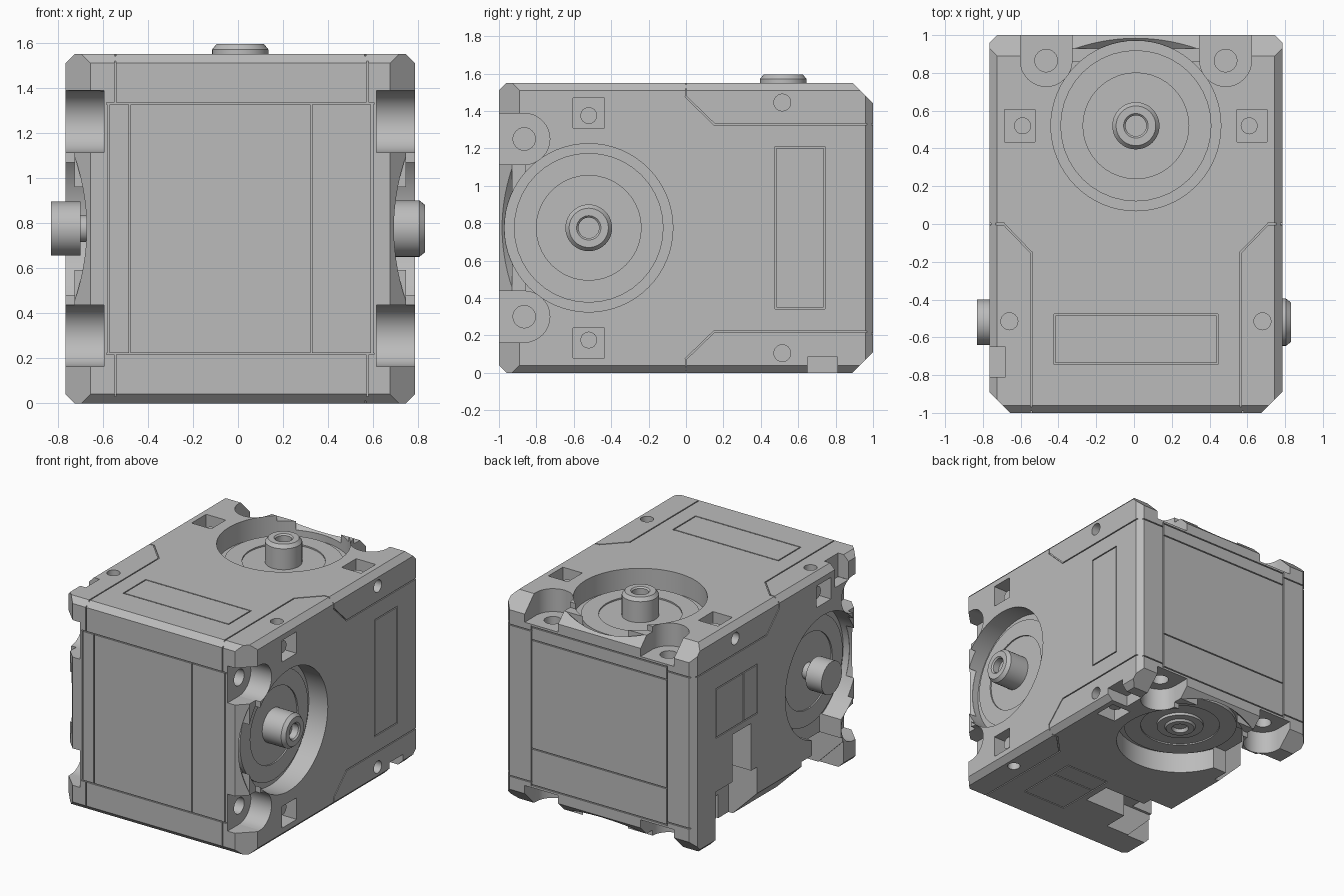
import bpy, bmesh, math
from mathutils import Matrix, Vector

cube = bpy.data.objects.get("Cube")
if cube:
    bpy.data.objects.remove(cube, do_unlink=True)

grey = bpy.data.materials.new("housing grey")
grey.use_nodes = True
grey.diffuse_color = (0.5, 0.5, 0.5, 1)
grey.node_tree.nodes["Principled BSDF"].inputs["Base Color"].default_value = (0.5, 0.5, 0.5, 1)

CENTER = Vector((0.01, 0, 0.775))
H = 0.775


def frame(out, forward):
    """Local axes: u outward, v toward the open end, w sideways."""
    u, v = Vector(out), Vector(forward)
    m = Matrix((u, v, u.cross(v))).transposed().to_4x4()
    return Matrix.Translation(CENTER) @ m


LEFT = frame((1, 0, 0), (0, -1, 0))
TOP = frame((0, 0, 1), (0, 1, 0))
RIGHT = frame((-1, 0, 0), (0, -1, 0))
BOTTOM = frame((0, 0, -1), (0, 1, 0))
FRONT = frame((0, -1, 0), (1, 0, 0))
BACK = frame((0, 1, 0), (0, 0, -1))
ALONG_U = Matrix.Rotation(math.pi / 2, 4, 'Y')


def make(name, bm, matrix=Matrix()):
    bm.transform(matrix)
    bm.normal_update()
    bmesh.ops.recalc_face_normals(bm, faces=bm.faces)
    if bm.calc_volume(signed=True) < 0:
        bmesh.ops.reverse_faces(bm, faces=bm.faces)
    me = bpy.data.meshes.new(name)
    bm.to_mesh(me)
    bm.free()
    me.materials.append(grey)
    ob = bpy.data.objects.new(name, me)
    bpy.context.scene.collection.objects.link(ob)
    return ob


def box_mesh(u0, u1, v0, v1, w0, w1):
    bm = bmesh.new()
    bmesh.ops.create_cube(bm, size=1)
    bm.transform(Matrix.Translation(((u0 + u1) / 2, (v0 + v1) / 2, (w0 + w1) / 2))
                 @ Matrix.Diagonal((u1 - u0, v1 - v0, w1 - w0, 1)))
    return bm


def slice_off(bm, co, no):
    """Cut a convex solid by a plane and close it again."""
    geom = bm.verts[:] + bm.edges[:] + bm.faces[:]
    bmesh.ops.bisect_plane(bm, geom=geom, plane_co=co, plane_no=no, clear_outer=True)
    bmesh.ops.remove_doubles(bm, verts=bm.verts, dist=0.0001)
    bmesh.ops.delete(bm, geom=bm.edges[:], context='EDGES_FACES')
    bmesh.ops.convex_hull(bm, input=bm.verts[:])
    bm.normal_update()
    bmesh.ops.dissolve_limit(bm, angle_limit=0.01, verts=bm.verts[:], edges=bm.edges[:])


def cone_mesh(u0, u1, v, w, r0, r1, seg=48):
    bm = bmesh.new()
    bmesh.ops.create_cone(bm, cap_ends=True, segments=seg, radius1=r0, radius2=r1, depth=u1 - u0)
    bm.transform(Matrix.Translation(((u0 + u1) / 2, v, w)) @ ALONG_U)
    return bm


def lathe(name, f, profile, v=0.52):
    bm = bmesh.new()
    pts = [bm.verts.new((u, r, 0)) for r, u in profile]
    edges = [bm.edges.new(p) for p in zip(pts, pts[1:])]
    bmesh.ops.spin(bm, geom=pts + edges, cent=(0, 0, 0), axis=(1, 0, 0),
                   angle=math.tau, steps=40, use_duplicate=False)
    bmesh.ops.remove_doubles(bm, verts=bm.verts, dist=0.0005)
    return make(name, bm, f @ Matrix.Translation((0, v, 0)))


# Housing block with chamfered edges
bm = box_mesh(-H, H, -1, 1, -H, H)
for s in (-1, 1):
    for no, c in (((s, 0, 1), 0.04), ((s, 0, -1), 0.04), ((s, -1, 0), 0.11),
                  ((s, 1, 0), 0.04), ((0, -1, s), 0.04), ((0, 1, s), 0.11)):
        no = Vector(no)
        corner = Vector((no.x * H, no.y, no.z * H))
        slice_off(bm, corner - no * c / 2, no)
body = make("housing", bm, Matrix.Translation(CENTER))


def measure(mesh):
    """Volume, and whether the surface is closed."""
    bm = bmesh.new()
    bm.from_mesh(mesh)
    result = bm.calc_volume(), all(e.is_manifold for e in bm.edges)
    bm.free()
    return result


def cut(f, bm):
    """Subtract a solid, keeping only a clean result."""
    ob = make("cutter", bm, f)
    ob.hide_render = True
    before = measure(body.data)[0]
    for solver in ('MANIFOLD', 'EXACT'):
        mod = body.modifiers.new("cut", 'BOOLEAN')
        mod.operation = 'DIFFERENCE'
        mod.solver = solver
        mod.object = ob
        deps = bpy.context.evaluated_depsgraph_get()
        mesh = bpy.data.meshes.new_from_object(body.evaluated_get(deps))
        body.modifiers.clear()
        volume, closed = measure(mesh)
        if closed and 0 < volume < before - 1e-7:
            body.data = mesh
            break
    bpy.data.objects.remove(ob, do_unlink=True)


def groove(f, points, face=H, width=0.008):
    """Thin seam through (v, w) points on a face."""
    for a, b in zip(points, points[1:]):
        a, b = Vector(a), Vector(b)
        d = b - a
        half = d.length / 2 + width / 2
        seam = box_mesh(face - 0.009, face + 0.05, -half, half, -width / 2, width / 2)
        mid = (a + b) / 2
        cut(f @ Matrix.Translation((0, mid.x, mid.y))
            @ Matrix.Rotation(math.atan2(d.y, d.x), 4, 'X'), seam)


def rectangle(f, v0, v1, w0, w1):
    groove(f, [(v0, w0), (v1, w0), (v1, w1), (v0, w1), (v0, w0)])


# Round axis bays, screw ledges, nut pockets and seams on four sides
for f in (LEFT, TOP, RIGHT, BOTTOM):
    driven = f in (LEFT, TOP)
    cut(f, cone_mesh(0.62, 0.9, 0.52, 0, 0.45, 0.45, 64))
    cut(f, box_mesh(0.735, 0.92, 0.86, 1.1, -0.36, 0.36))
    flare = cone_mesh(0.67, 0.77, 0.52, 0, 0.451, 0.558, 64)
    slice_off(flare, (0, 0.93, 0), (0, -1, 0))
    cut(f, flare)
    for s in (-1, 1):
        w = 0.475 * s
        cut(f, cone_mesh(0.605, 0.91, 0.865, w, 0.137, 0.137, 32))
        cut(f, box_mesh(0.605, 0.93, 0.865, 1.1, w - 0.137, w + 0.137))
        cut(f, cone_mesh(0.45, 0.7, 0.865, w, 0.06, 0.06, 24))
        if driven or s > 0:
            cut(f, box_mesh(0.65, 0.9, 0.435, 0.605, 0.615 * s - 0.08, 0.615 * s + 0.08))
            cut(f, cone_mesh(0.7, 0.9, -0.515, 0.67 * s, 0.045, 0.045, 24))
            groove(f, [(-1.02, 0.555 * s), (-0.15, 0.555 * s), (0, 0.7 * s), (0, 0.8 * s)])
    if driven:
        rectangle(f, -0.74, -0.48, -0.43, 0.43)
    else:
        # Cable slot, cable channel and edge notch on the idler sides
        cut(f, box_mesh(0.55, 0.9, -0.55, -0.33, -0.5, -0.03))
        cut(f, box_mesh(0.54, 0.91, -0.74, -0.26, -0.85, -0.38))
        cut(f, box_mesh(0.6, 0.94, 0.38, 0.72, -0.85, -0.2))
        cut(f, box_mesh(0.69, 0.9, 0.65, 0.81, 0.6, 0.85))
        rectangle(f, -0.74, -0.26, 0.02, 0.38)
        groove(f, [(-0.42, 0.02), (-0.42, 0.38)])

# Sloped clearance along the shared idler edge
cut(Matrix.Translation((CENTER.x - H, 0, 0)) @ Matrix.Rotation(math.pi / 4, 4, 'Y'),
    box_mesh(-0.4, 0.4, -0.75, 0.75, -0.141, 0.141))

# Panel seams on the front and back
for f in (FRONT, BACK):
    for s in (-1, 1):
        groove(f, [(-0.59, 0.555 * s), (0.59, 0.555 * s)], 1)
        groove(f, [(0.585 * s, -0.55), (0.585 * s, 0.55)], 1)
        for v in (-0.555, 0.565):
            groove(f, [(v, 0.56 * s), (v, 0.8 * s)], 1)
    for v in (-0.49, 0.315):
        groove(f, [(v, -0.55), (v, 0.55)], 1)
parts = [body]

# Turning plates with shafts, cap and ring
DISC = [(0, 0.64), (0.28, 0.64), (0.28, 0.65), (0.4, 0.65), (0.4, 0.6), (0, 0.6)]
SHAFT = [(0, 0.76), (0.055, 0.76), (0.055, 0.81), (0.065, 0.82), (0.105, 0.82), (0.125, 0.795),
         (0.125, 0.63), (0, 0.63)]
CAP = [(0, 0.84), (0.12, 0.84), (0.12, 0.71), (0.06, 0.71), (0.06, 0.63), (0, 0.63)]
RING = [(0, 0.65), (0.05, 0.65), (0.06, 0.675), (0.1, 0.675), (0.11, 0.66), (0.165, 0.66), (0.165, 0.63), (0, 0.63)]
for side, f, name, profile in (("left", LEFT, "output_shaft", SHAFT), ("top", TOP, "output_shaft", SHAFT),
                               ("right", RIGHT, "idler_cap", CAP), ("bottom", BOTTOM, "idler_ring", RING)):
    parts.append(lathe(side + "_plate", f, DISC))
    parts.append(lathe(side + "_" + name, f, profile))
    # Pegs in the nut pockets
    for s in (-1, 1):
        if profile is SHAFT or s > 0:
            parts.append(make(side + "_pocket_peg", cone_mesh(0.63, 0.72, 0.52, 0.6 * s, 0.045, 0.045, 16), f))

bpy.ops.object.select_all(action='DESELECT')
for ob in parts:
    ob.select_set(True)
bpy.context.view_layer.objects.active = body
bpy.ops.object.shade_smooth_by_angle(angle=math.radians(25))
